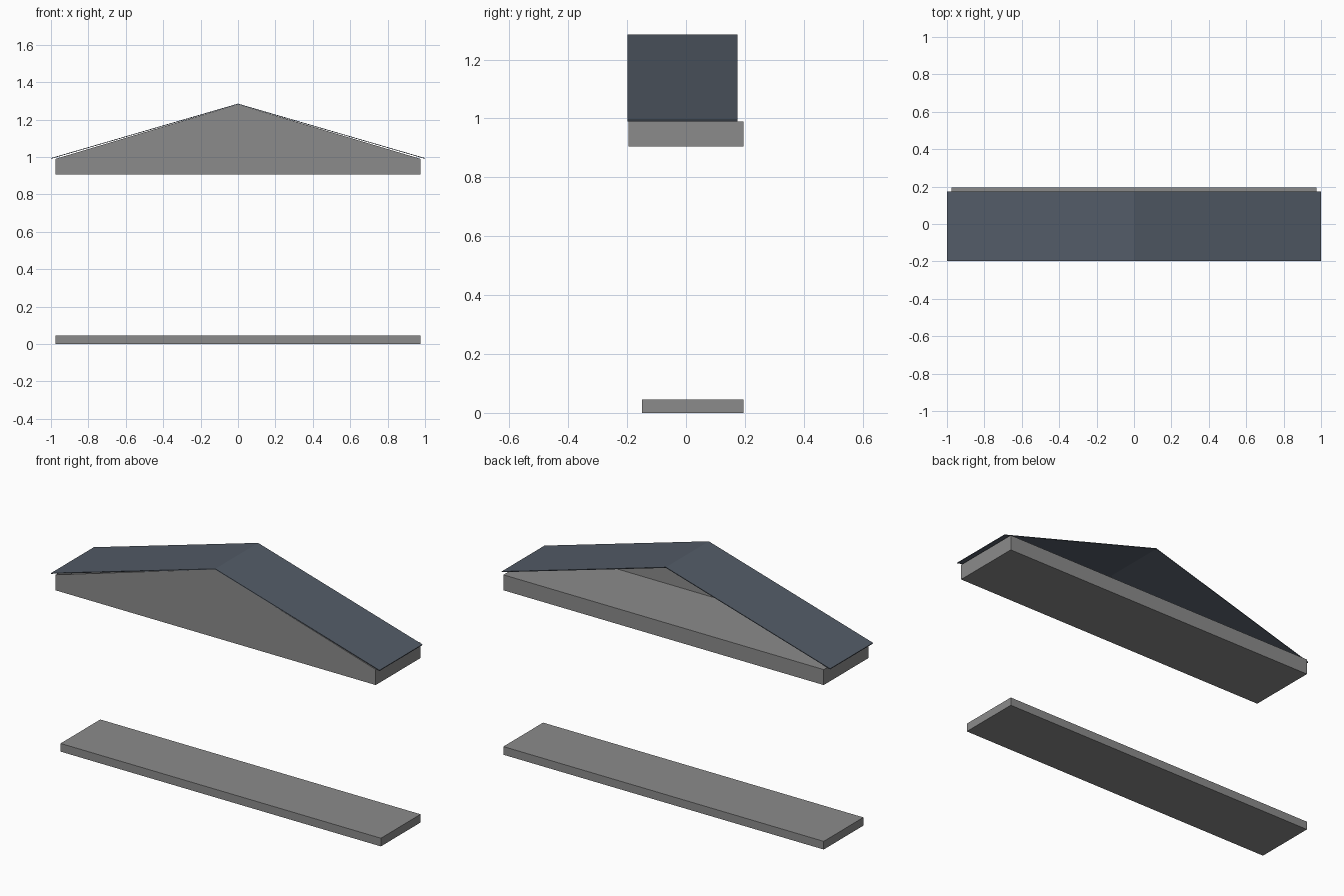
import bpy

cube = bpy.data.objects.get("Cube")
if cube:
    bpy.data.objects.remove(cube, do_unlink=True)


def material(name, rgb):
    m = bpy.data.materials.new(name)
    m.use_nodes = True
    color = (*rgb, 1)
    m.diffuse_color = color
    m.node_tree.nodes["Principled BSDF"].inputs["Base Color"].default_value = color
    return m


def prism(name, profile, y0, y1, mat):
    """Extrude an x-z outline (counter-clockwise from the front) from y0 to y1."""
    n = len(profile)
    verts = [(x, y, z) for y in (y0, y1) for x, z in profile]
    faces = [tuple(range(n)), tuple(reversed(range(n, 2 * n)))]
    for i in range(n):
        j = (i + 1) % n
        faces.append((j, i, i + n, j + n))
    mesh = bpy.data.meshes.new(name)
    mesh.from_pydata(verts, [], faces)
    mesh.materials.append(mat)
    obj = bpy.data.objects.new(name, mesh)
    bpy.context.collection.objects.link(obj)
    return obj


def rect(half, z0, z1):
    return [(-half, z0), (half, z0), (half, z1), (-half, z1)]


stone = material("grey stone", (0.26, 0.26, 0.26))
slate = material("blue grey slate", (0.085, 0.105, 0.135))

HALF = 0.975
EAVE, RIDGE, SHEET = 0.99, 1.285, 0.004
FRONT, BACK = -0.195, 0.195

# Floor slab, set back at the front
prism("floor_slab", rect(HALF, 0, 0.045), -0.15, BACK, stone)

# Lintel beam under the roof
prism("lintel_beam", rect(HALF, 0.905, EAVE), FRONT, BACK, stone)

# Gable panel closing the front of the roof
prism("gable_panel", [(-HALF, EAVE), (HALF, EAVE), (0, RIDGE - SHEET)],
      FRONT, FRONT + 0.008, stone)

# Thin pitched roof sheet, open at the back
prism("roof_sheet", [(-1, EAVE), (0, RIDGE - SHEET), (1, EAVE),
                     (1, EAVE + SHEET), (0, RIDGE), (-1, EAVE + SHEET)],
      -0.198, 0.175, slate)
